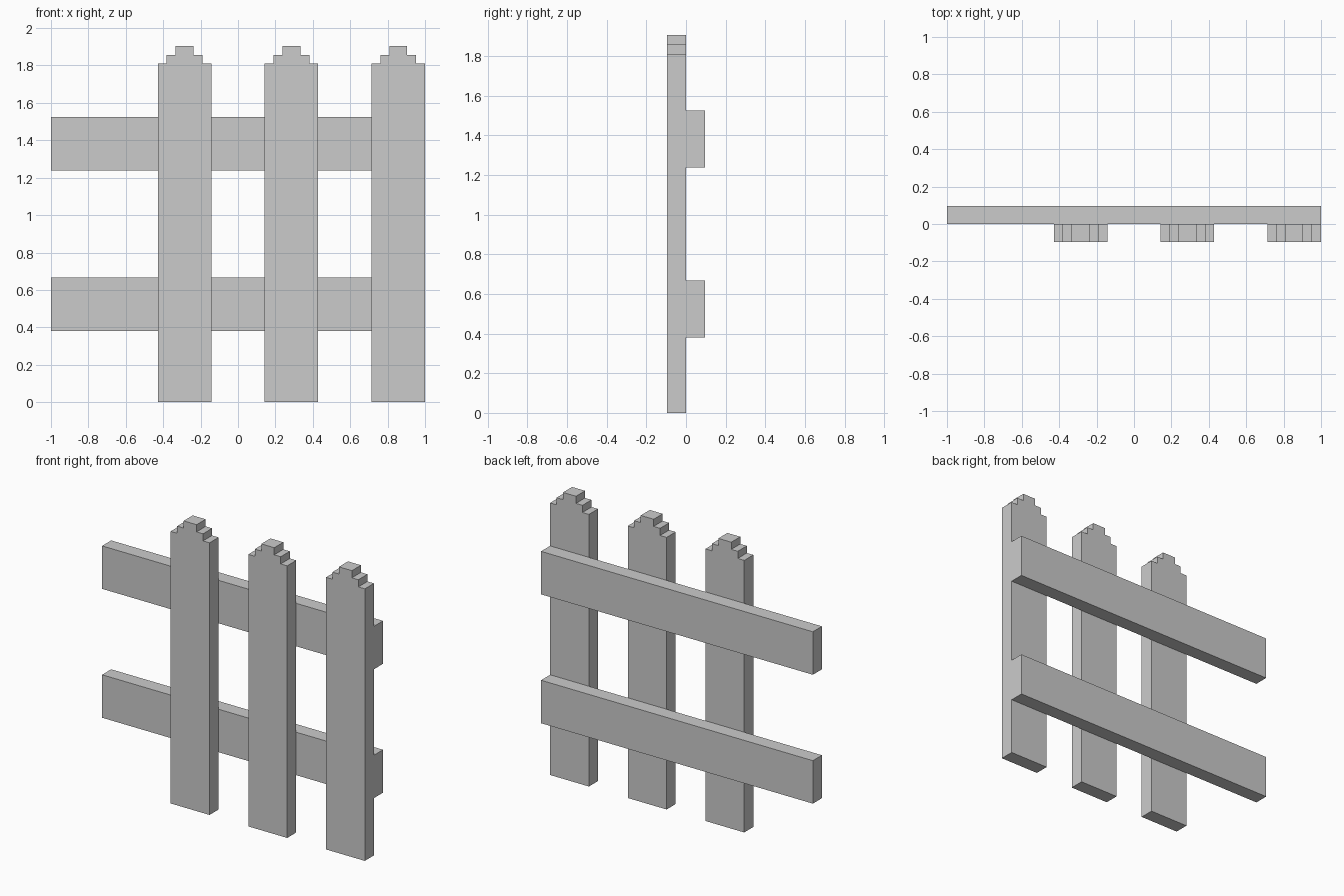
import bpy, bmesh

if "Cube" in bpy.data.objects:
    bpy.data.objects.remove(bpy.data.objects["Cube"])

U = 2 / 21  # plank thickness; all sizes are multiples of half of it
H = U / 2


def prism(name, outline, y0, y1):
    """Extrude an x-z outline from y0 (front) to y1 (back)."""
    bm = bmesh.new()
    face = bm.faces.new([bm.verts.new((x, y0, z)) for x, z in outline])
    ext = bmesh.ops.extrude_face_region(bm, geom=[face])
    moved = [v for v in ext["geom"] if isinstance(v, bmesh.types.BMVert)]
    bmesh.ops.translate(bm, verts=moved, vec=(0, y1 - y0, 0))
    bmesh.ops.recalc_face_normals(bm, faces=bm.faces)
    mesh = bpy.data.meshes.new(name)
    bm.to_mesh(mesh)
    bm.free()
    obj = bpy.data.objects.new(name, mesh)
    bpy.context.collection.objects.link(obj)
    return obj


# Pickets with stepped tops, in front of the rails
half = [(3, 0), (3, 38), (2, 38), (2, 39), (1, 39), (1, 40)]
profile = half + [(-x, z) for x, z in reversed(half)]
for i, cx in enumerate((-6, 6, 18)):
    prism(f"picket_{i + 1}", [((cx + x) * H, z * H) for x, z in profile], -U, 0)

# Horizontal rails across the back
for name, z0 in (("lower_rail", 8), ("upper_rail", 26)):
    z1 = z0 + 6
    prism(name, [(-1, z0 * H), (1, z0 * H), (1, z1 * H), (-1, z1 * H)], 0, U)
